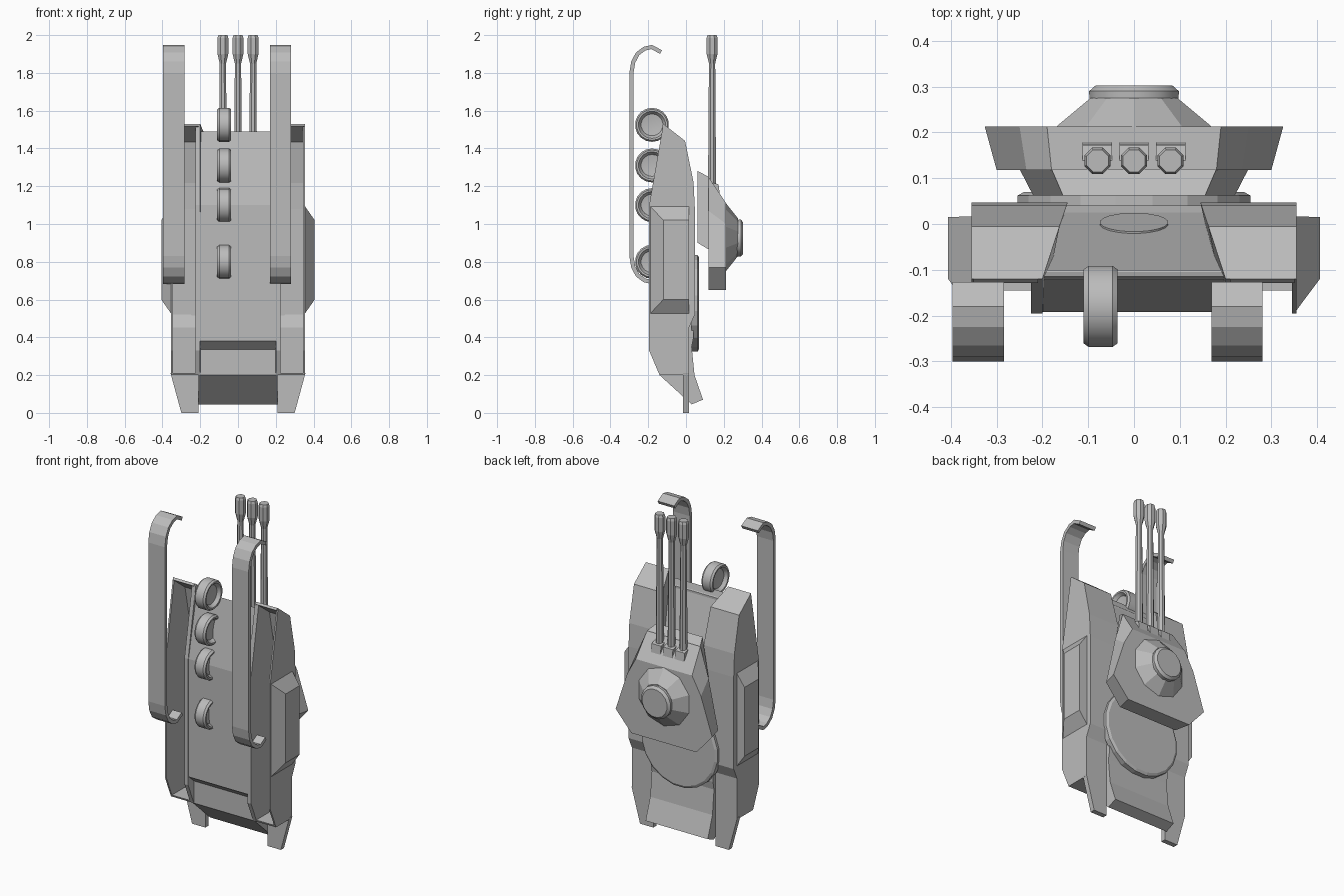
import bpy, bmesh, math
from mathutils import Vector

cube = bpy.data.objects.get("Cube")
if cube:
    bpy.data.objects.remove(cube, do_unlink=True)

grey = bpy.data.materials.new("plain_grey")
grey.use_nodes = True
COLOUR = (0.5, 0.5, 0.5, 1)
grey.diffuse_color = COLOUR
grey.node_tree.nodes["Principled BSDF"].inputs["Base Color"].default_value = COLOUR


def loft(name, rings, smooth=False):
    """Skin a list of equal-length point rings and cap both ends."""
    bm = bmesh.new()
    rows = [[bm.verts.new(p) for p in ring] for ring in rings]
    n = len(rows[0])
    for a, b in zip(rows, rows[1:]):
        for i in range(n):
            j = (i + 1) % n
            bm.faces.new((a[i], a[j], b[j], b[i]))
    bm.faces.new(rows[0])
    bm.faces.new(rows[-1])
    bmesh.ops.recalc_face_normals(bm, faces=bm.faces)
    mesh = bpy.data.meshes.new(name)
    bm.to_mesh(mesh)
    bm.free()
    mesh.materials.append(grey)
    ob = bpy.data.objects.new(name, mesh)
    bpy.context.collection.objects.link(ob)
    if smooth:
        bpy.ops.object.select_all(action='DESELECT')
        ob.select_set(True)
        bpy.context.view_layer.objects.active = ob
        bpy.ops.object.shade_smooth_by_angle(angle=math.radians(35))
    return ob


def prism(name, profile, x0, x1):
    """Extrude a (y, z) profile across x; x0 may depend on y and z."""
    inner = x0 if callable(x0) else (lambda y, z: x0)
    return loft(name, [[(inner(y, z), y, z) for y, z in profile],
                       [(x1, y, z) for y, z in profile]])


def strip(path, t):
    """Thicken an open (y, z) path to one side."""
    pts = [Vector(p) for p in path]
    back = []
    for i, p in enumerate(pts):
        d = (pts[min(i + 1, len(pts) - 1)] - pts[max(i - 1, 0)]).normalized()
        back.append((p.x - d.y * t, p.y + d.x * t))
    return list(path) + back[::-1]


def lathe(name, centre, axis, profile, sides, smooth=False):
    """Spin (radius, offset) pairs round the x, y or z axis."""
    rings = []
    for r, t in profile:
        ring = []
        for i in range(sides):
            a = 2 * math.pi * (i + 0.5) / sides
            c, s = r * math.cos(a), r * math.sin(a)
            v = {'x': (t, c, s), 'y': (c, t, s), 'z': (c, s, t)}[axis]
            ring.append(Vector(centre) + Vector(v))
        rings.append(ring)
    return loft(name, rings, smooth)


def ring_xz(half, y):
    """Symmetric ring from (x, z) points on the positive side."""
    return [(x, y, z) for x, z in half] + [(-x, y, z) for x, z in half[::-1]]


# Central hull with raised tail
hull = [(-0.19, 0.38), (-0.19, 1.1), (-0.115, 1.49), (0.025, 1.0), (0.04, 0.97),
        (0.04, 0.4), (0.03, 0.35), (0.045, 0.2), (0.09, 0.07), (0.03, 0.045),
        (-0.14, 0.2), (-0.14, 0.335)]
prism("hull_body", hull, -0.21, 0.21)
belly = [(-0.192, 0.38), (-0.192, 1.1), (-0.12, 1.47), (-0.1, 1.45), (-0.1, 0.36)]
prism("hull_belly", belly, -0.225, 0.225)

# Hatch lying on the sloped front plate
hatch = lathe("front_hatch", (0, 0, 0), 'y', [(0.075, -0.01), (0.075, 0.004)], 20)
hatch.location = (0, 0, 1.088)
hatch.rotation_euler.x = math.atan2(0.14, 0.49)

# Side hulls: hollow underneath, with outer bulge and rear flap
top = [(-0.12, 1.53), (-0.005, 1.44), (0.04, 1.22), (0.047, 1.08),
       (0.047, 0.52), (0.015, 0.45), (0.015, 0.2)]
side = top + [(-0.14, 0.2), (-0.195, 0.33), (-0.195, 1.1)]


def inner_edge(y, z):
    return 0.2 if z < 0.9 else min(0.2, 0.2 - 0.34 * (y + 0.115))


for s, label in ((1, "left"), (-1, "right")):
    prism(label + "_inner_wall", side, lambda y, z: s * inner_edge(y, z), s * 0.225)
    prism(label + "_outer_wall", side, s * 0.345, s * 0.355)
    prism(label + "_top_plate", strip(top, -0.015), s * 0.21, s * 0.35)
    prism(label + "_end_plate", [(-0.14, 0.2), (0.01, 0.2), (0.01, 0.212), (-0.145, 0.212)],
          s * 0.21, s * 0.35)
    loft(label + "_side_bulge", [
        [(s * 0.35, y, z) for y, z in ((-0.195, 0.52), (0.017, 0.52), (0.017, 1.1), (-0.195, 1.1))],
        [(s * 0.406, y, z) for y, z in ((-0.12, 0.6), (0.015, 0.6), (0.015, 1.02), (-0.12, 1.02))]])
    flap = ((0.21, 0.21), (0.357, 0.21), (0.3, 0), (0.21, 0))
    loft(label + "_rear_flap", [[(s * x, y, z) for x, z in flap] for y in (-0.015, 0.015)])

# Track bands: straight run with a hooked curl at each end
curl = [(-0.127, 1.92), (-0.18, 1.948), (-0.225, 1.938), (-0.265, 1.908),
        (-0.29, 1.86), (-0.3, 1.8)]
band = curl + [(y, 2.63 - z) for y, z in curl[::-1]]
for x, label in ((0.225, "left"), (-0.34, "right")):
    prism(label + "_track_band", strip(band, 0.022), x - 0.056, x + 0.056)

# Road wheels, dished on both sides
half = [(0.03, 0.012), (0.058, 0.016), (0.072, 0.036), (0.082, 0.037), (0.09, 0.026)]
wheel = [(r, -t) for r, t in half] + half[::-1]
for i, z in enumerate((0.8, 1.1, 1.31, 1.525)):
    lathe("road_wheel_%d" % (i + 1), (-0.073, -0.18, z), 'x', wheel, 18, True)

# Turret ring and turret
lathe("turret_ring", (0, 0, 0.58), 'y', [(0.258, 0.03), (0.258, 0.062), (0.243, 0.07)], 20)
loft("turret_base", [ring_xz([(0.155, 1.28), (0.22, 0.9)], 0.062),
                     ring_xz([(0.18, 1.25), (0.25, 0.865)], 0.12)])
loft("turret_body", [
    ring_xz([(0.18, 1.25), (0.235, 1.07), (0.3, 0.77), (0.2, 0.65)], 0.118),
    ring_xz([(0.19, 1.11), (0.25, 1.0), (0.326, 0.77), (0.22, 0.65)], 0.213)])
lathe("turret_dome", (0, 0, 0.93), 'y', [(0.178, 0.205), (0.178, 0.213), (0.1, 0.275)], 10)
lathe("cupola", (0, 0, 0.925), 'y', [(0.098, 0.25), (0.1, 0.29), (0.085, 0.303)], 16, True)

# Three guns with mounting blocks and flared muzzles
barrel = [(0.024, 1.1), (0.018, 1.85), (0.031, 1.9), (0.031, 1.985), (0.026, 2.0)]
for x, label in ((-0.08, "right"), (0, "middle"), (0.08, "left")):
    lathe(label + "_gun", (x, 0.138, 0), 'z', barrel, 8)
    block = [(0.08, 1.08), (0.19, 1.08), (0.172, 1.21), (0.08, 1.235)]
    prism(label + "_gun_block", block, x - 0.032, x + 0.032)
